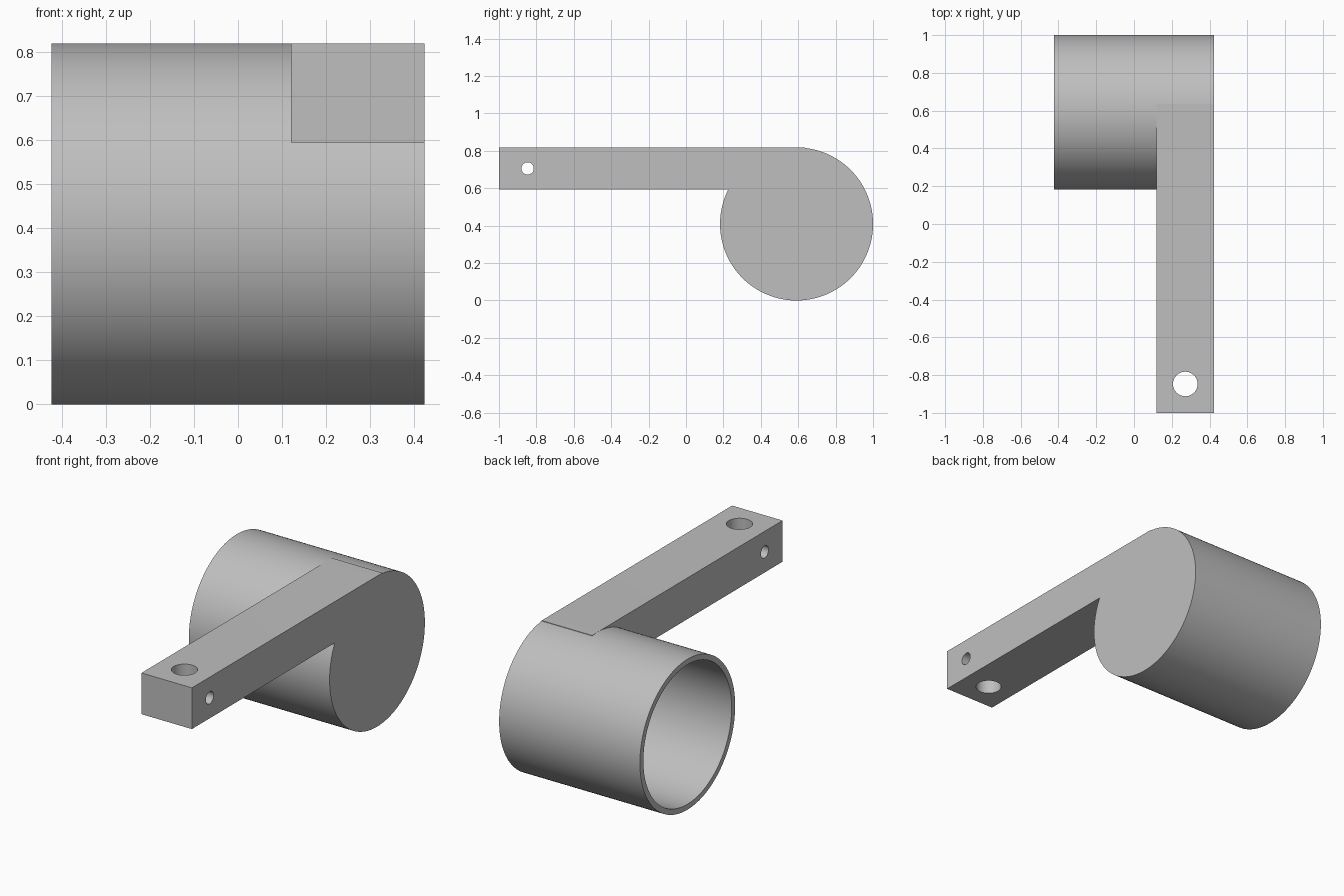
import bpy
import math

cube = bpy.data.objects.get("Cube")
if cube:
    bpy.data.objects.remove(cube, do_unlink=True)

grey = bpy.data.materials.new("light grey")
grey.use_nodes = True
colour = (0.52, 0.52, 0.52, 1)
grey.diffuse_color = colour
grey.node_tree.nodes["Principled BSDF"].inputs["Base Color"].default_value = colour

HALF = 0.423          # half the width of the whole model
RADIUS = 0.409
WALL = 0.03
ARM_X, ARM_BOTTOM = 0.12, 0.594
AXIS_Y = 1 - RADIUS
TOP = 2 * RADIUS


def finish(obj, name):
    obj.name = name
    obj.data.materials.append(grey)
    return obj


def cylinder(name, radius, depth, centre, axis, sides=128):
    turn = (0, math.pi / 2, 0) if axis == "x" else (0, 0, 0)
    bpy.ops.mesh.primitive_cylinder_add(vertices=sides, radius=radius, depth=depth,
                                        location=centre, rotation=turn)
    return finish(bpy.context.object, name)


def box(name, low, high):
    centre = [(a + b) / 2 for a, b in zip(low, high)]
    bpy.ops.mesh.primitive_cube_add(size=1, location=centre)
    obj = bpy.context.object
    obj.scale = [b - a for a, b in zip(low, high)]
    bpy.ops.object.transform_apply(location=False, rotation=False, scale=True)
    return finish(obj, name)


def combine(target, tool, operation):
    mod = target.modifiers.new(operation.lower(), "BOOLEAN")
    mod.operation, mod.solver, mod.object = operation, "EXACT", tool
    bpy.context.view_layer.objects.active = target
    bpy.ops.object.modifier_apply(modifier=mod.name)
    bpy.data.objects.remove(tool, do_unlink=True)


# Cup lying on its side, joined to the arm
holder = cylinder("cup_with_arm", RADIUS, 2 * HALF, (0, AXIS_Y, RADIUS), "x")
arm = box("arm", (ARM_X, -1, ARM_BOTTOM), (HALF, 0.635, TOP))
combine(holder, arm, "UNION")

# Bore, open on one side with a thin closed end on the arm side
bore = cylinder("bore", RADIUS - WALL, 2 * HALF, (-WALL, AXIS_Y, RADIUS), "x")
combine(holder, bore, "DIFFERENCE")

# Crossing holes near the arm tip
arm_mid_x = (ARM_X + HALF) / 2
arm_mid_z = (ARM_BOTTOM + TOP) / 2
combine(holder, cylinder("upright_hole", 0.065, 1, (arm_mid_x, -0.847, arm_mid_z), "z", 64),
        "DIFFERENCE")
combine(holder, cylinder("cross_hole", 0.033, 1, (arm_mid_x, -0.847, arm_mid_z), "x", 48),
        "DIFFERENCE")

# Smooth the round walls, keep the edges crisp
bpy.ops.object.select_all(action="DESELECT")
holder.select_set(True)
bpy.context.view_layer.objects.active = holder
bpy.ops.object.shade_smooth_by_angle(angle=math.radians(20))
